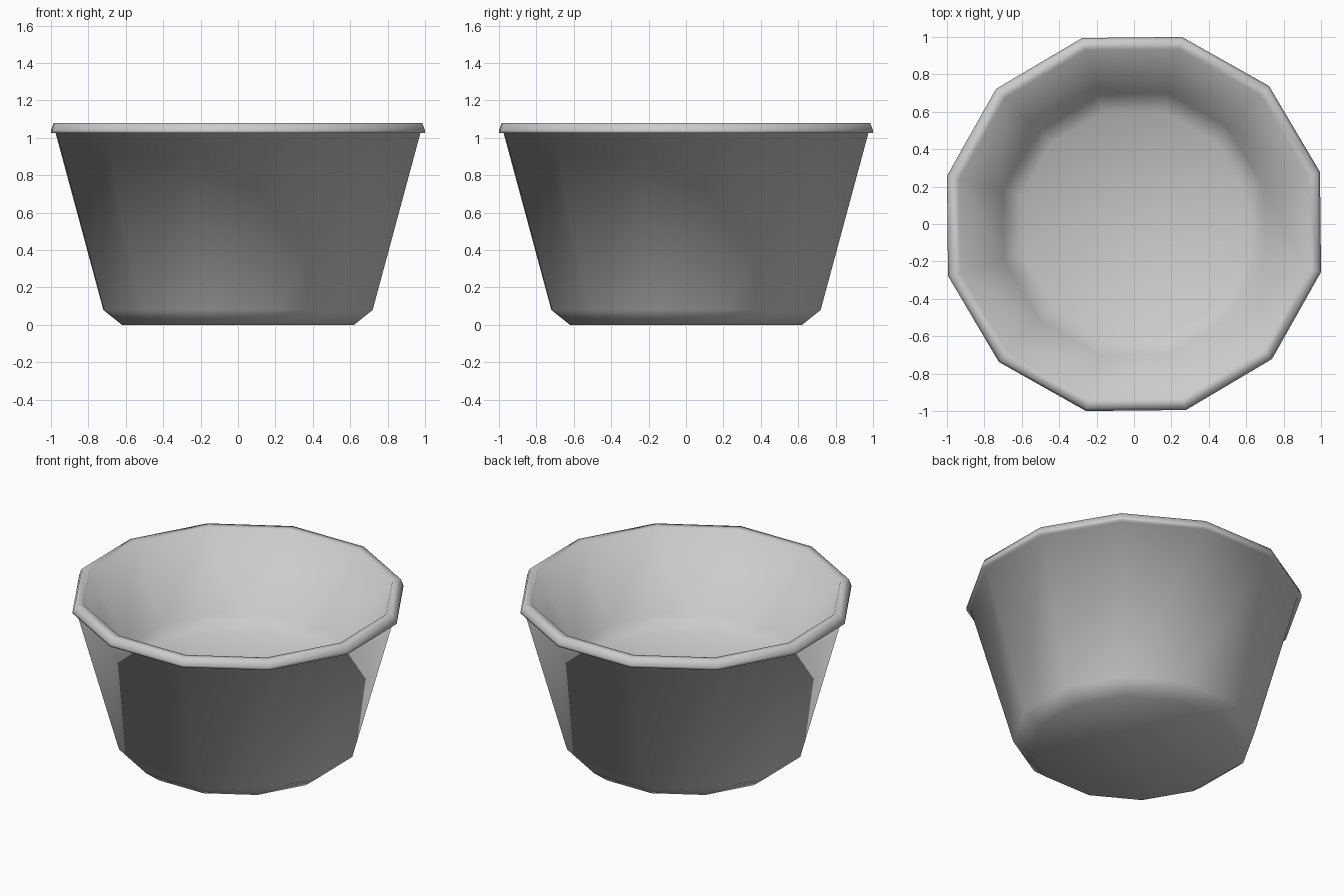
import bpy, bmesh, math

if "Cube" in bpy.data.objects:
    bpy.data.objects.remove(bpy.data.objects["Cube"])

SIDES = 12
OFFSET = math.radians(15.6)             # flat sides face the axes, very slight twist
SCALE = 1 / math.cos(math.radians(14.4))  # half-width -> corner radius

# (half-width, height): outside from base up, over the rim, down the inside
PROFILE = [
    (0.62, 0.0), (0.72, 0.08), (0.975, 1.025),   # base bevel and outer wall
    (1.0, 1.025), (1.0, 1.04), (0.985, 1.08), (0.935, 1.08),   # rim
    (0.70, 0.60), (0.60, 0.53),  # inner wall and floor bevel
]

bm = bmesh.new()
rings = []
for half, z in PROFILE:
    r = half * SCALE
    rings.append([bm.verts.new((r * math.cos(OFFSET + i * math.tau / SIDES),
                                r * math.sin(OFFSET + i * math.tau / SIDES), z))
                  for i in range(SIDES)])

# Walls between neighbouring rings
for a, b in zip(rings, rings[1:]):
    for i in range(SIDES):
        j = (i + 1) % SIDES
        bm.faces.new((a[i], a[j], b[j], b[i]))

# Underside and inner floor
bm.faces.new(rings[0][::-1])
bm.faces.new(rings[-1])
bmesh.ops.recalc_face_normals(bm, faces=bm.faces)
for f in bm.faces:
    f.smooth = True

mesh = bpy.data.meshes.new("bowl")
bm.to_mesh(mesh)
bm.free()
bpy.context.collection.objects.link(bpy.data.objects.new("bowl", mesh))
